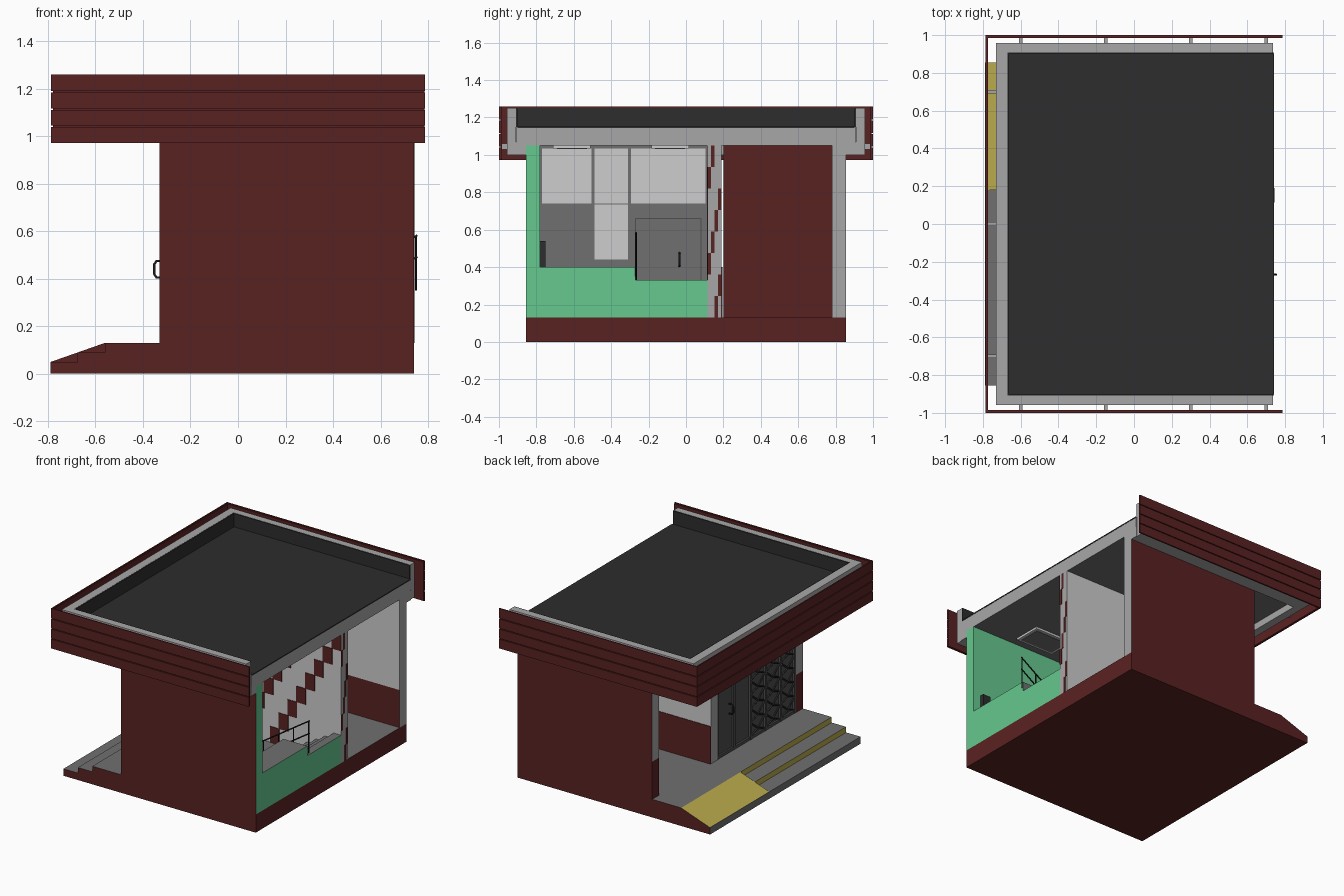
import bpy, bmesh, math
from mathutils import Vector

if "Cube" in bpy.data.objects:
    bpy.data.objects.remove(bpy.data.objects["Cube"])

def material(name, r, g, b):
    m = bpy.data.materials.new(name)
    m.diffuse_color = (r, g, b, 1)
    m.use_nodes = True
    m.node_tree.nodes["Principled BSDF"].inputs["Base Color"].default_value = m.diffuse_color
    return m

RED = material("dark red", .102, .016, .016)
GREY = material("frame grey", .39, .39, .39)
MID = material("floor grey", .162, .162, .162)
LIGHT = material("light grey", .61, .61, .61)
ROOF = material("roof charcoal", .026, .026, .026)
DOOR = material("door grey", .075, .075, .075)
GREEN = material("green", .133, .578, .275)
YELLOW = material("yellow", .479, .402, .072)
BLACK = material("black", .012, .012, .012)
SIDES = {"left": (-1, 0, 0), "right": (1, 0, 0), "front": (0, -1, 0),
         "back": (0, 1, 0), "bottom": (0, 0, -1), "top": (0, 0, 1)}

def finish(name, bm, mat, faces):
    """Store the mesh, recolouring faces that point to a named side."""
    bmesh.ops.recalc_face_normals(bm, faces=bm.faces[:])
    me = bpy.data.meshes.new(name)
    mats = [mat] + list(faces.values())
    for m in mats:
        me.materials.append(m)
    for f in bm.faces:
        for i, side in enumerate(faces):
            if f.normal.dot(Vector(SIDES[side])) > .9:
                f.material_index = i + 1
    bm.to_mesh(me)
    bm.free()
    ob = bpy.data.objects.new(name, me)
    bpy.context.collection.objects.link(ob)
    return ob

def box(name, x0, x1, y0, y1, z0, z1, mat, **faces):
    bm = bmesh.new()
    bmesh.ops.create_cube(bm, size=1)
    for v in bm.verts:
        v.co = ((x0 + x1) / 2 + v.co.x * (x1 - x0), (y0 + y1) / 2 + v.co.y * (y1 - y0),
                (z0 + z1) / 2 + v.co.z * (z1 - z0))
    return finish(name, bm, mat, faces)

def prism(name, profile, y0, y1, mat, **faces):
    """Extrude an x-z profile along y."""
    bm = bmesh.new()
    f = bm.faces.new([bm.verts.new((x, y0, z)) for x, z in profile])
    ext = bmesh.ops.extrude_face_region(bm, geom=[f])["geom"]
    bmesh.ops.translate(bm, vec=(0, y1 - y0, 0),
                        verts=[e for e in ext if isinstance(e, bmesh.types.BMVert)])
    return finish(name, bm, mat, faces)

def pipe(name, points, radius, mat):
    cu = bpy.data.curves.new(name, "CURVE")
    cu.dimensions = "3D"
    cu.bevel_depth = radius
    cu.bevel_resolution = 1
    sp = cu.splines.new("POLY")
    sp.points.add(len(points) - 1)
    for p, co in zip(sp.points, points):
        p.co = (*co, 1)
    cu.materials.append(mat)
    ob = bpy.data.objects.new(name, cu)
    bpy.context.collection.objects.link(ob)

# Base, steps and ramp
box("base", -.56, .74, -.855, .855, 0, .13, RED, top=MID, left=YELLOW)
box("lower_step", -.79, -.56, -.855, .855, 0, .05, RED, top=MID, left=MID)
box("upper_step", -.675, -.56, -.855, .18, .05, .09, RED, top=MID, left=YELLOW)
prism("ramp", [(-.788, .05), (-.56, .13), (-.56, .05)], .18, .855, YELLOW, back=RED, front=RED)

# Outer walls, with a dado on the inside and on the porch end
box("front_wall_lower", -.33, .74, -.855, -.78, .13, .4, RED, right=GREEN, back=GREEN)
box("front_wall_upper", -.33, .74, -.855, -.78, .4, 1.05, RED, right=GREEN, back=GREEN, left=GREY)
box("back_wall_lower", -.33, .74, .78, .855, .13, .4, RED, right=GREY)
box("back_wall_upper", -.33, .74, .78, .855, .4, 1.05, RED, right=GREY, left=GREY, front=LIGHT)

# Middle wall with stepped tile stripes, and the passage partition
box("middle_wall", -.33, .74, .115, .19, .13, 1.05, LIGHT, right=GREY, left=GREY)
box("middle_wall_dado", -.33, .2, .19, .194, .13, .4, RED)
box("passage_partition", .19, .21, .2, .78, .13, 1.05, RED)
H = .92 / 8
for i in range(8):
    z1 = 1.05 - i * H
    for start in (.74, .48):
        x1 = start - i * .07
        if x1 - .075 > -.3:
            box("wall_tile", x1 - .075, x1, .111, .115, z1 - H, z1, RED)
    y0 = .115 + .0187 * ((1 - i) % 4)
    box("wall_end_tile", .74, .743, y0, y0 + .0187, z1 - H, z1, RED)

# Interior landing and stair down to the doors
box("landing", .55, .74, -.78, -.27, .13, .4, MID, right=GREEN)
stair = [(.74, .13), (.74, .33)]
for i in range(5):
    stair += [(.68 - i * .07, .33 - i * .04), (.68 - i * .07, .29 - i * .04)]
prism("inner_stair", stair, -.27, .115, MID, right=GREEN)

# Stair railing
def rail_z(x):
    return .58 - (.75 - x) * .66
for dz in (0, -.09):
    pipe("handrail", [(.755, -.268, rail_z(.755) + dz), (.37, -.268, rail_z(.37) + dz)], .005, BLACK)
for i in range(4):
    x = .75 - i * .12
    pipe("rail_post", [(x, -.268, rail_z(x)), (x, -.268, max(.13, rail_z(x) - .23))], .004, BLACK)
box("landing_cabinet", .62, .68, -.78, -.75, .4, .54, ROOF)

# Door wall seen from the porch
box("door_wall", -.315, -.28, -.78, .115, .13, 1.05, DOOR, right=MID)
for y in (.105, -.08, -.27, -.44, -.61, -.77):
    box("door_post", -.33, -.315, y - .01, y + .01, .13, 1.05, DOOR)
for z in (.14, .74, 1.04):
    box("door_rail", -.328, -.315, -.78, .115, z - .01, z + .01, DOOR)
# Woven lattice on the fixed panels
for col in range(3):
    ya = -.28 - col * .17
    for k in range(9):
        z = .15 + k * .1
        for s in (0, 1):
            a, b = (ya - .15 * s, ya - .15 * (1 - s))
            pipe("lattice", [(-.32, a, z), (-.324, (a + b) / 2, z + .03), (-.32, b, z + .09)],
                 .006, ROOF)
# Pull handles on both sides of the door
for x, d in ((-.318, -1), (-.28, 1)):
    pipe("door_handle", [(x, -.035, .475), (x + d * .025, -.035, .475), (x + d * .035, -.035, .46),
                         (x + d * .035, -.035, .42), (x + d * .025, -.035, .405),
                         (x, -.035, .405)], .006, BLACK)

# Window panes on the inside of the door wall
for y0, y1, z0, z1 in ((-.77, -.505, .74, 1.035), (-.49, -.31, .74, 1.035),
                       (-.295, .105, .74, 1.035), (-.49, -.31, .44, .735)):
    box("window_pane", -.28, -.275, y0, y1, z0, z1, LIGHT)
for y in (-.27, .08):
    box("door_outline", -.28, -.275, y - .003, y + .003, .13, .66, DOOR)
box("door_outline_top", -.28, -.275, -.27, .08, .657, .663, DOOR)

# Ceiling lamps
for y in (-.61, -.085):
    box("ceiling_lamp", .12, .42, y - .1, y + .1, 1.035, 1.05, LIGHT)
    box("lamp_panel", .14, .40, y - .08, y + .08, 1.031, 1.035, MID)

# Roof slab, covering and parapet
box("roof_slab", -.73, .74, -.905, .905, 1.05, 1.148, GREY, bottom=MID)
box("roof_cover", -.665, .742, -.9, .9, 1.145, 1.153, ROOF)
box("parapet_left", -.73, -.67, -.958, .958, 1.0, 1.25, GREY)
box("parapet_liner_left", -.67, -.662, -.905, .905, 1.15, 1.249, ROOF)
for s, side in ((-1, "front"), (1, "back")):
    def span(a, b):
        return sorted((s * a, s * b))
    box("parapet_" + side, -.73, .735, *span(.908, .958), 1.0, 1.25, GREY)
    box("parapet_liner_" + side, -.67, .735, *span(.9, .908), 1.15, 1.249, ROOF)
    box("eave_beam_" + side, -.67, .74, *span(.855, .908), 1.0, 1.07, GREY)

# Fascia of four boards with grooves between, on three sides
box("fascia_back_left", -.778, -.773, -.99, .99, .975, 1.255, RED)
for s in (-1, 1):
    y0, y1 = sorted((s * .985, s * .992))
    box("fascia_backing", -.778, .785, y0, y1, .975, 1.255, RED)
for i in range(4):
    z0 = .972 + i * .0725
    z1 = z0 + (.0665 if i < 3 else .0705)
    box("fascia_board_left", -.787, -.778, -1, 1, z0, z1, RED)
    for s in (-1, 1):
        y0, y1 = sorted((s * .992, s))
        box("fascia_board", -.787, .787, y0, y1, z0, z1, RED)
# Brackets carrying the fascia
for s in (-1, 1):
    for x in (-.6, -.15, .3, .7):
        y0, y1 = sorted((s * .955, s * .986))
        box("fascia_bracket", x - .01, x + .01, y0, y1, 1.03, 1.06, GREY)
for y in (-.7, 0, .7):
    box("fascia_bracket", -.775, -.728, y - .01, y + .01, 1.03, 1.06, GREY)
